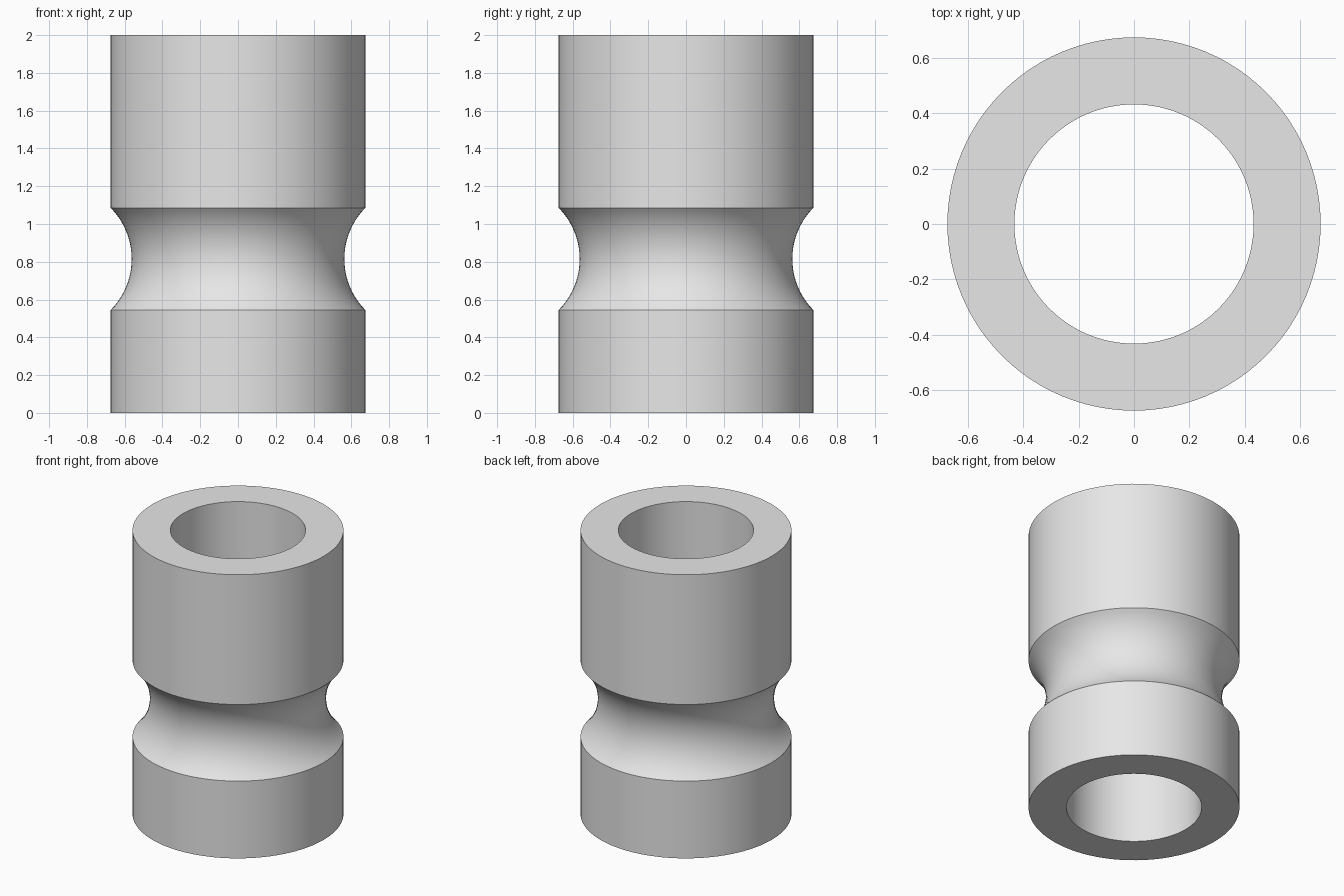
import bpy, bmesh, math

if "Cube" in bpy.data.objects:
    bpy.data.objects.remove(bpy.data.objects["Cube"])

OUTER, BORE, HEIGHT = 0.674, 0.432, 2.0
GROOVE_LOW, GROOVE_HIGH, GROOVE_R = 0.545, 1.085, 0.563
SEGMENTS, ARC_STEPS = 96, 20

# Circular groove cut into the outer wall
mid = (GROOVE_LOW + GROOVE_HIGH) / 2
half = (GROOVE_HIGH - GROOVE_LOW) / 2
depth = OUTER - GROOVE_R
arc_r = (half ** 2 + depth ** 2) / (2 * depth)
sweep = math.asin(half / arc_r)
groove = []
for i in range(ARC_STEPS + 1):
    a = -sweep + 2 * sweep * i / ARC_STEPS
    groove.append((GROOVE_R + arc_r * (1 - math.cos(a)), mid + arc_r * math.sin(a)))

# Closed wall section: outside going up, then down the bore
profile = [(OUTER, 0)] + groove + [(OUTER, HEIGHT), (BORE, HEIGHT), (BORE, 0)]

# Revolve the section into a tube
bm = bmesh.new()
rings = []
for s in range(SEGMENTS):
    a = 2 * math.pi * s / SEGMENTS
    rings.append([bm.verts.new((r * math.cos(a), r * math.sin(a), z)) for r, z in profile])
n = len(profile)
for s in range(SEGMENTS):
    p, q = rings[s], rings[(s + 1) % SEGMENTS]
    for k in range(n):
        j = (k + 1) % n
        bm.faces.new((p[k], q[k], q[j], p[j]))
bmesh.ops.recalc_face_normals(bm, faces=bm.faces)
mesh = bpy.data.meshes.new("grooved_sleeve")
bm.to_mesh(mesh)
bm.free()
sleeve = bpy.data.objects.new("grooved_sleeve", mesh)
bpy.context.collection.objects.link(sleeve)

# Plain grey colour
grey = bpy.data.materials.new("plain grey")
grey.diffuse_color = (0.8, 0.8, 0.8, 1)
grey.use_nodes = True
grey.node_tree.nodes["Principled BSDF"].inputs["Base Color"].default_value = grey.diffuse_color
mesh.materials.append(grey)

# Smooth walls with crisp rims
bpy.context.view_layer.objects.active = sleeve
sleeve.select_set(True)
bpy.ops.object.shade_smooth_by_angle(angle=math.radians(30))
